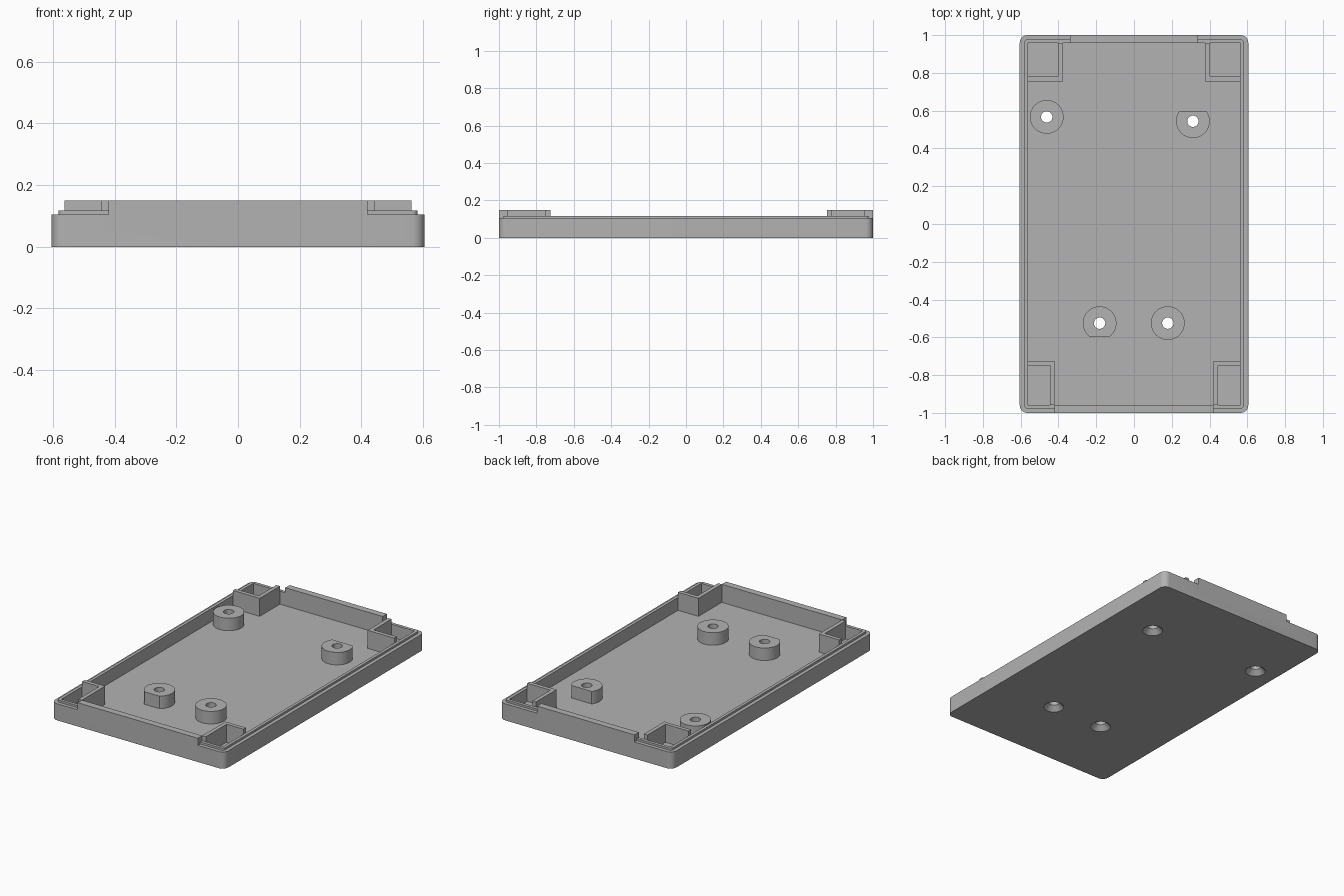
import bpy, bmesh, math

cube = bpy.data.objects.get("Cube")
if cube:
    bpy.data.objects.remove(cube, do_unlink=True)

gray = bpy.data.materials.new("plain_gray")
gray.use_nodes = True
gray.diffuse_color = (0.45, 0.45, 0.45, 1)
gray.node_tree.nodes["Principled BSDF"].inputs["Base Color"].default_value = (0.45, 0.45, 0.45, 1)

HALF_X, HALF_Y = 0.605, 1.0      # outer size
IN_X, IN_Y = 0.563, 0.957        # inside of the walls
FLOOR, RIM, LIP, TALL, BOSS_TOP = 0.036, 0.105, 0.118, 0.15, 0.115


def prism(name, points, z0, z1):
    """Extrude a flat outline from z0 to z1."""
    bm = bmesh.new()
    face = bm.faces.new([bm.verts.new((x, y, z0)) for x, y in points])
    top = bmesh.ops.extrude_face_region(bm, geom=[face])["geom"]
    for v in top:
        if isinstance(v, bmesh.types.BMVert):
            v.co.z = z1
    bmesh.ops.recalc_face_normals(bm, faces=bm.faces)
    mesh = bpy.data.meshes.new(name)
    bm.to_mesh(mesh)
    bm.free()
    mesh.materials.append(gray)
    ob = bpy.data.objects.new(name, mesh)
    bpy.context.collection.objects.link(ob)
    return ob


def box(name, x0, x1, y0, y1, z0, z1):
    return prism(name, [(x0, y0), (x1, y0), (x1, y1), (x0, y1)], z0, z1)


def rounded(hx, hy, r, steps=8):
    pts = []
    for i, (sx, sy) in enumerate([(1, 1), (-1, 1), (-1, -1), (1, -1)]):
        for k in range(steps + 1):
            a = math.pi / 2 * (i + k / steps)
            pts.append((sx * (hx - r) + r * math.cos(a), sy * (hy - r) + r * math.sin(a)))
    return pts


def lathe_cutter(x, y, profile, seg=48):
    """Closed round cutter from (radius, z) pairs."""
    bm = bmesh.new()
    rings = [[bm.verts.new((x + r * math.cos(math.tau * k / seg), y + r * math.sin(math.tau * k / seg), z))
              for k in range(seg)] for r, z in profile]
    for a, b in zip(rings, rings[1:]):
        for k in range(seg):
            n = (k + 1) % seg
            bm.faces.new((a[k], a[n], b[n], b[k]))
    bm.faces.new(rings[0])
    bm.faces.new(rings[-1])
    bmesh.ops.recalc_face_normals(bm, faces=bm.faces)
    mesh = bpy.data.meshes.new("hole_cutter")
    bm.to_mesh(mesh)
    bm.free()
    mesh.materials.append(gray)
    ob = bpy.data.objects.new("hole_cutter", mesh)
    bpy.context.collection.objects.link(ob)
    return ob


def combine(ob, other, operation, keep=False):
    mod = ob.modifiers.new("combine", "BOOLEAN")
    mod.operation, mod.solver, mod.object = operation, "EXACT", other
    bpy.context.view_layer.update()
    result = bpy.data.meshes.new_from_object(ob.evaluated_get(bpy.context.evaluated_depsgraph_get()))
    ob.modifiers.clear()
    ob.data = result
    if not keep:
        bpy.data.objects.remove(other, do_unlink=True)


# Tray: outer block, stepped lip and raised end walls, hollowed out
tray = prism("tray", rounded(HALF_X, HALF_Y, 0.04), 0, RIM)
combine(tray, prism("lip", rounded(0.582, 0.977, 0.018), 0.05, LIP), "UNION")
combine(tray, box("front_wall", -0.42, 0.42, -HALF_Y, -0.9, 0.06, TALL), "UNION")
combine(tray, box("back_wall", -0.34, 0.34, 0.9, HALF_Y, 0.06, TALL), "UNION")
combine(tray, box("cavity", -IN_X, IN_X, -IN_Y, IN_Y, FLOOR, 0.3), "DIFFERENCE")

# Round screw posts, two with a flat side, and countersunk holes through the floor
R = 0.089
posts = [("back_right_post", -0.462, 0.567, None), ("back_left_post", 0.312, 0.544, 0.597),
         ("front_right_post", -0.182, -0.525, -0.598), ("front_left_post", 0.179, -0.525, None)]
parts = [tray]
for name, x, y, flat in posts:
    post = prism(name, [(x + R * math.cos(math.tau * k / 64), y + R * math.sin(math.tau * k / 64))
                        for k in range(64)], FLOOR, BOSS_TOP)
    if flat is not None:
        far = flat + math.copysign(0.2, flat)
        combine(post, box("flat_cutter", x - 0.2, x + 0.2, min(flat, far), max(flat, far), 0, 0.3), "DIFFERENCE")
    hole = lathe_cutter(x, y, [(0.064, -0.005), (0.03, 0.03), (0.03, 0.2)])
    combine(post, hole, "DIFFERENCE", keep=True)
    combine(tray, hole, "DIFFERENCE")
    parts.append(post)

# L-shaped corner brackets
T = 0.025
for end, sy, bx, by in (("front", -1, 0.42, 0.725), ("back", 1, 0.377, 0.755)):
    for side, sx in (("left", 1), ("right", -1)):
        outline = [(bx, by), (IN_X, by), (IN_X, by + T), (bx + T, by + T), (bx + T, IN_Y), (bx, IN_Y)]
        parts.append(prism(f"{end}_{side}_bracket", [(sx * x, sy * y) for x, y in outline], FLOOR, TALL))

# Smooth the round surfaces, keep the edges sharp
for ob in bpy.context.view_layer.objects:
    ob.select_set(ob in parts)
bpy.context.view_layer.objects.active = tray
bpy.ops.object.shade_smooth_by_angle(angle=math.radians(30))
